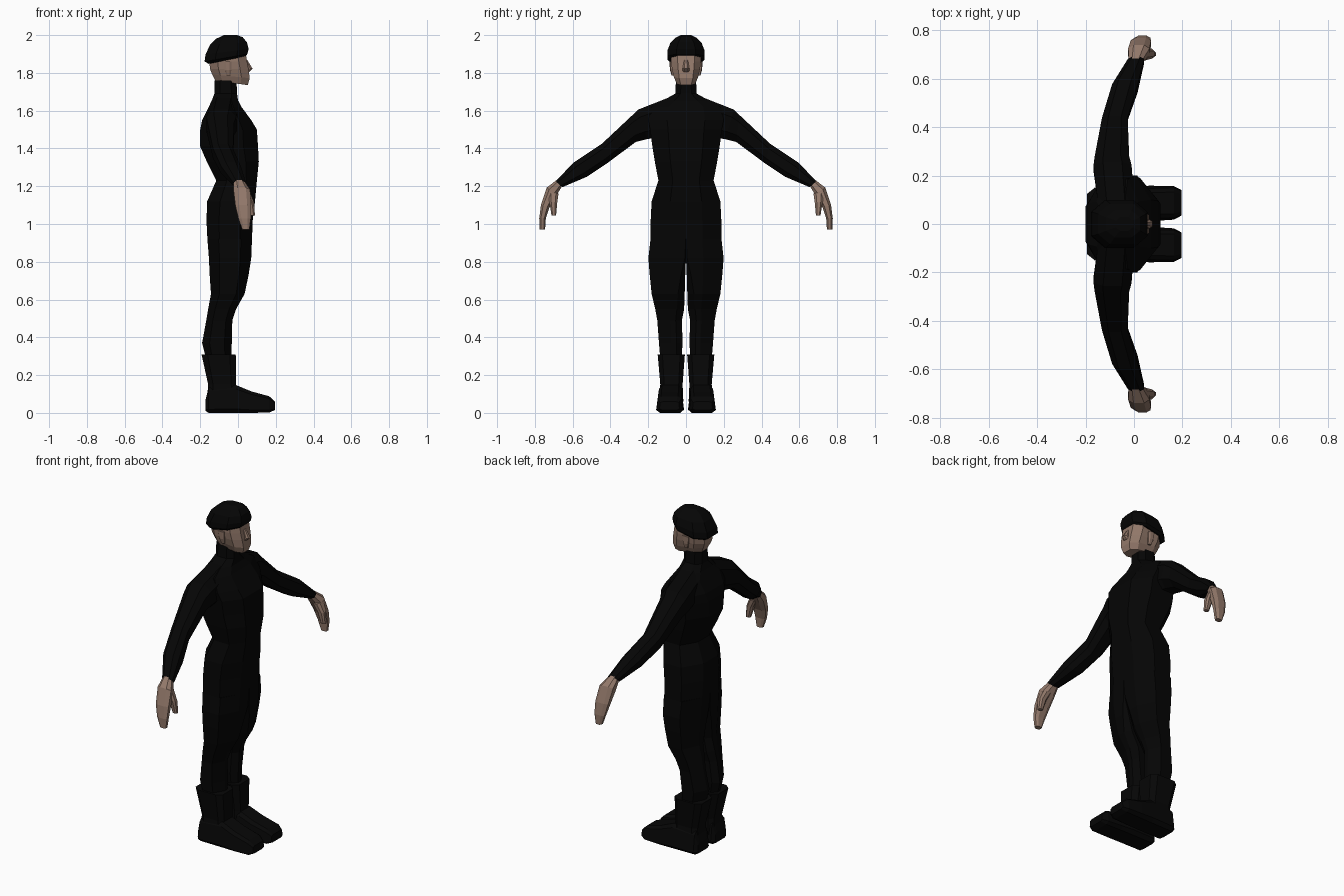
import bpy, bmesh
from mathutils import Vector as V


def material(name, rgb):
    m = bpy.data.materials.new(name)
    m.diffuse_color = (*rgb, 1)
    return m


BLACK = material("black cloth", (0.0015, 0.0015, 0.0015))
LEATHER = material("black leather", (0.002, 0.002, 0.002))
SKIN = material("skin", (0.29, 0.19, 0.145))


def ring(c, u, v, k=0.5, kb=None, taper=1.0):
    """Eight-sided section around c with half axes u and v.
    k and kb are the flat parts of the front and back; taper narrows the +v side."""
    c, u, v = V(c), V(u), V(v)
    kb = k if kb is None else kb
    pts = [(1, -k), (taper, k), (k * taper, 1), (-k * taper, 1),
           (-taper, kb), (-1, -kb), (-k, -1), (k, -1)]
    return [c + u * a + v * b for a, b in pts]


def level(z, x0, x1, y0, y1, k=0.5, kb=None, tilt=0.0):
    """Horizontal section, raised by tilt at its front."""
    return ring(((x0 + x1) / 2, (y0 + y1) / 2, z), ((x1 - x0) / 2, 0, tilt),
                (0, (y1 - y0) / 2, 0), k, kb)


def thigh(z, x0, x1, y0, y1, i):
    """Leg section whose outer half continues the hips; i rounds the inner corners."""
    c, h, w = (x0 + x1) / 2, (x1 - x0) / 2, y1 - y0
    a = 1 - 1.6 * i
    pts = [(1, i), (1, 0.46), (0.5, 1), (-0.5, 1), (-1, 0.42), (-1, i), (-a, 0), (a, 0)]
    return [V((c + h * p, y0 + w * q, z)) for p, q in pts]


def limb(top, bottom, x0, x1, k=0.5):
    """Section of an arm, from its top and bottom (y, z) points."""
    t, b = V((0, *top)), V((0, *bottom))
    c = (t + b) / 2
    c.x = (x0 + x1) / 2
    return ring(c, ((x1 - x0) / 2, 0, 0), (t - b) / 2, k)


def loft(name, rings, mat, mirror=False):
    bm = bmesh.new()
    rows = [[bm.verts.new(p) for p in r] for r in rings]
    n = len(rows[0])
    for a, b in zip(rows, rows[1:]):
        for i in range(n):
            j = (i + 1) % n
            bm.faces.new((a[i], a[j], b[j], b[i]))
    bm.faces.new(rows[0])
    bm.faces.new(rows[-1])
    bmesh.ops.recalc_face_normals(bm, faces=bm.faces)
    me = bpy.data.meshes.new(name)
    bm.to_mesh(me)
    bm.free()
    me.materials.append(mat)
    ob = bpy.data.objects.new(name, me)
    bpy.context.collection.objects.link(ob)
    if mirror:
        mod = ob.modifiers.new("mirror", 'MIRROR')
        mod.use_axis = (False, True, False)
        mod.use_mirror_merge = False
    return ob


# Torso, from hips to collar: z, back, front, half width, front flat, back flat
torso = [(0.92, -0.162, 0.074, 0.188, 0.46, 0.42), (1.02, -0.167, 0.078, 0.187, 0.46, 0.4),
         (1.12, -0.163, 0.09, 0.182, 0.46, 0.38), (1.23, -0.115, 0.1, 0.146, 0.48, 0.36),
         (1.33, -0.165, 0.11, 0.165, 0.5, 0.36), (1.41, -0.2, 0.106, 0.178, 0.5, 0.36),
         (1.5, -0.2, 0.1, 0.19, 0.5, 0.38), (1.55, -0.19, 0.07, 0.2, 0.5, 0.42),
         (1.62, -0.155, 0.018, 0.185, 0.5, 0.5), (1.655, -0.138, 0.0, 0.12, 0.5, 0.5),
         (1.69, -0.125, -0.005, 0.057, 0.5, 0.5), (1.76, -0.125, -0.008, 0.053, 0.5, 0.5)]
loft("torso", [level(z, a, b, -w, w, k, kb) for z, a, b, w, k, kb in torso], BLACK)

# Trouser legs, continuing the hips
leg = [(0.92, -0.162, 0.074, 0.0, 0.188, 0.01), (0.82, -0.154, 0.07, 0.0, 0.199, 0.03),
       (0.73, -0.15, 0.056, 0.004, 0.192, 0.12), (0.63, -0.143, 0.035, 0.007, 0.182, 0.2),
       (0.55, -0.158, -0.01, 0.01, 0.163, 0.25), (0.49, -0.168, -0.03, 0.022, 0.152, 0.25),
       (0.37, -0.19, -0.033, 0.018, 0.143, 0.25), (0.27, -0.165, -0.035, 0.025, 0.135, 0.25)]
loft("leg", [thigh(*r) for r in leg], BLACK, True)

# Boots: shaft and foot
shaft = [(0.31, -0.193, -0.012, 0.006, 0.15), (0.15, -0.158, -0.01, 0.018, 0.136),
         (0.06, -0.165, -0.005, 0.014, 0.145)]
loft("boot_shaft", [level(*r, k=0.65) for r in shaft], LEATHER, True)
foot = [(-0.172, 0.01, 0.07, 0.03, 0.135, 0.9), (-0.155, 0.0, 0.135, 0.011, 0.154, 0.82),
        (-0.01, 0.0, 0.147, 0.011, 0.156, 0.82), (0.07, 0.0, 0.114, 0.012, 0.158, 0.85),
        (0.165, 0.002, 0.088, 0.018, 0.156, 0.9), (0.196, 0.015, 0.06, 0.035, 0.14, 0.95)]
loft("boot_foot", [ring((x, (y0 + y1) / 2, (z0 + z1) / 2), (0, (y1 - y0) / 2, 0),
                        (0, 0, (z1 - z0) / 2), 0.72, None, t)
                   for x, z0, z1, y0, y1, t in foot], LEATHER, True)

# Sleeves, from inside the shoulder to the wrist
loft("sleeve", [limb((0.09, 1.67), (0.12, 1.46), -0.15, 0.0),
                limb((0.255, 1.605), (0.205, 1.45), -0.167, -0.01),
                limb((0.285, 1.575), (0.265, 1.435), -0.162, -0.02),
                limb((0.445, 1.425), (0.42, 1.32), -0.132, -0.026),
                limb((0.595, 1.325), (0.525, 1.25), -0.09, 0.015),
                limb((0.69, 1.227), (0.655, 1.195), -0.025, 0.042)], BLACK, True)

# Hands with curled fingers and a separate thumb
loft("hand", [limb((0.682, 1.235), (0.655, 1.203), -0.022, 0.034),
              limb((0.738, 1.192), (0.683, 1.155), -0.024, 0.064),
              limb((0.768, 1.1), (0.722, 1.09), -0.014, 0.07),
              limb((0.777, 1.03), (0.742, 1.03), 0.002, 0.068),
              limb((0.775, 0.972), (0.746, 0.972), 0.022, 0.06)], SKIN, True)
loft("thumb", [limb((0.728, 1.185), (0.675, 1.16), 0.012, 0.06),
               limb((0.724, 1.12), (0.682, 1.11), 0.04, 0.084),
               limb((0.712, 1.045), (0.688, 1.045), 0.062, 0.09)], SKIN, True)

# Head, nose and ears
head = [(1.747, -0.12, 0.052, 0.048, -0.012), (1.782, -0.137, 0.062, 0.064, -0.01),
        (1.82, -0.148, 0.056, 0.074, 0), (1.86, -0.152, 0.048, 0.079, 0),
        (1.91, -0.14, 0.04, 0.078, 0)]
loft("head", [level(z, a, b, -w, w, 0.56, 0.5, t) for z, a, b, w, t in head], SKIN)
loft("nose", [level(1.806, 0.03, 0.06, -0.02, 0.02), level(1.822, 0.03, 0.077, -0.018, 0.018),
              level(1.868, 0.03, 0.05, -0.01, 0.01)], SKIN)
loft("ear", [level(1.785, -0.06, -0.04, 0.06, 0.076), level(1.815, -0.07, -0.035, 0.065, 0.085),
             level(1.86, -0.075, -0.035, 0.07, 0.088)], SKIN, True)

# Soft cap, raised at the brow
cap = [(1.868, -0.155, 0.04, 0.086, 0.02), (1.88, -0.177, 0.05, 0.099, 0.02),
       (1.912, -0.172, 0.056, 0.098, 0.015), (1.955, -0.148, 0.048, 0.083, 0.006),
       (1.985, -0.115, 0.025, 0.055, 0.004), (2.0, -0.075, -0.005, 0.028, 0)]
loft("cap", [level(z, a, b, -w, w, 0.5, None, t) for z, a, b, w, t in cap], BLACK)
